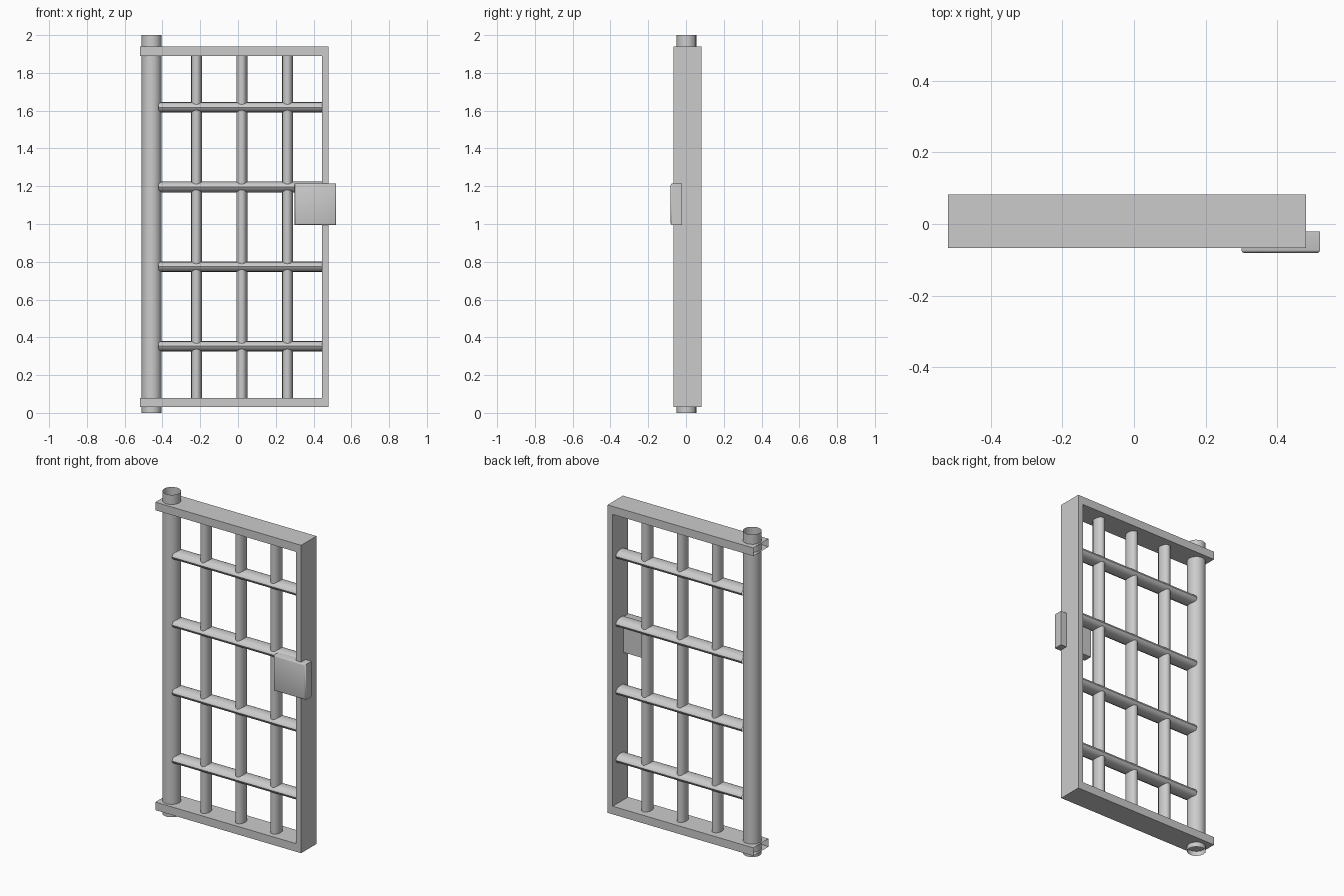
import bpy, bmesh, math
from mathutils import Vector

if "Cube" in bpy.data.objects:
    bpy.data.objects.remove(bpy.data.objects["Cube"])


def finish(name, bm, angle=50):
    bmesh.ops.recalc_face_normals(bm, faces=bm.faces)
    mesh = bpy.data.meshes.new(name)
    bm.to_mesh(mesh)
    bm.free()
    ob = bpy.data.objects.new(name, mesh)
    bpy.context.collection.objects.link(ob)
    bpy.ops.object.select_all(action='DESELECT')
    ob.select_set(True)
    bpy.context.view_layer.objects.active = ob
    bpy.ops.object.shade_smooth_by_angle(angle=math.radians(angle))
    return ob


def loft(name, rings, angle=50):
    """Open-ended tube through rings of equal point count."""
    bm = bmesh.new()
    loops = [[bm.verts.new(p) for p in ring] for ring in rings]
    n = len(loops[0])
    for a, b in zip(loops, loops[1:]):
        for i in range(n):
            j = (i + 1) % n
            bm.faces.new((a[i], a[j], b[j], b[i]))
    return finish(name, bm, angle)


def bar(name, start, end, side, depth, sides=12):
    """Oval tube; depth is the half size in y, side the other half size."""
    start, end = Vector(start), Vector(end)
    across = Vector((0, 1, 0)).cross((end - start).normalized())
    ts = [2 * math.pi * i / sides for i in range(sides)]
    ring = [across * side * math.cos(t) + Vector((0, depth * math.sin(t), 0)) for t in ts]
    return loft(name, [[p + v for v in ring] for p in (start, end)])


# Hinge post, an open pipe
bar("hinge_post", (-0.457, 0.003, 0), (-0.457, 0.003, 2), 0.053, 0.053, 16)

# Three-sided channel frame: outer and inner path points (x, z)
outer = [(-0.52, 1.94), (0.48, 1.94), (0.48, 0.03), (-0.52, 0.03)]
inner = [(-0.52, 1.89), (0.445, 1.89), (0.445, 0.08), (-0.52, 0.08)]
loft("gate_frame", [[(ox, -0.067, oz), (ox, 0.083, oz), (ix, 0.083, iz), (ix, -0.067, iz)]
                    for (ox, oz), (ix, iz) in zip(outer, inner)])

# Upright bars
for i, x in enumerate((-0.22, 0.02, 0.262)):
    bar(f"upright_bar_{i + 1}", (x, 0.003, 0.07), (x, 0.003, 1.9), 0.029, 0.042)

# Cross bars
for i, z in enumerate((0.353, 0.774, 1.196, 1.618)):
    bar(f"cross_bar_{i + 1}", (-0.42, 0.003, z), (0.455, 0.003, z), 0.028, 0.05)

# Lock box on the front of the free edge, front edges softened
bm = bmesh.new()
bmesh.ops.create_cube(bm, size=1)
for v in bm.verts:
    v.co = Vector((0.41 + v.co.x * 0.22, -0.051 + v.co.y * 0.06, 1.105 + v.co.z * 0.22))
front = [e for e in bm.edges if all(v.co.y < -0.06 for v in e.verts)]
bmesh.ops.bevel(bm, geom=front, offset=0.008, segments=2, affect='EDGES', profile=0.5)
finish("lock_box", bm)
